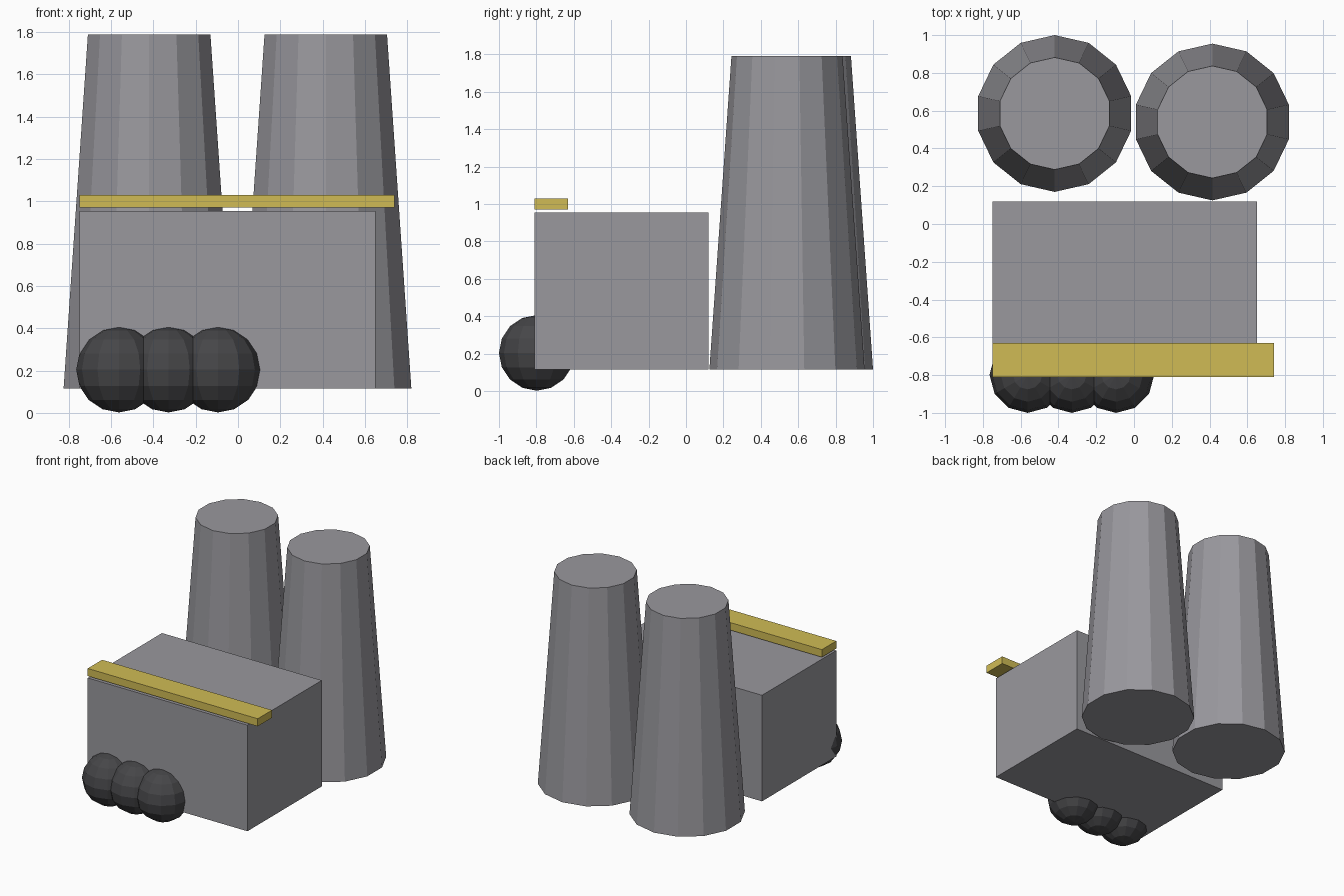
import bpy

if "Cube" in bpy.data.objects:
    bpy.data.objects.remove(bpy.data.objects["Cube"])


def material(name, rgb):
    m = bpy.data.materials.new(name)
    m.diffuse_color = (*rgb, 1.0)
    m.use_nodes = True
    m.node_tree.nodes["Principled BSDF"].inputs["Base Color"].default_value = m.diffuse_color
    return m


GREY = material("concrete grey", (0.32, 0.315, 0.34))
YELLOW = material("yellow", (0.63, 0.50, 0.09))
DARK = material("dark grey", (0.06, 0.06, 0.064))


def finish(name, mat):
    ob = bpy.context.object
    ob.name = name
    ob.data.materials.append(mat)
    return ob


def box(name, lo, hi, mat):
    bpy.ops.mesh.primitive_cube_add(size=1, location=[(a + b) / 2 for a, b in zip(lo, hi)])
    ob = finish(name, mat)
    ob.scale = [b - a for a, b in zip(lo, hi)]
    bpy.ops.object.transform_apply(location=False, rotation=False, scale=True)


# Main building and the trim bar floating just above its front edge
box("building", (-0.75, -0.81, 0.115), (0.65, 0.12, 0.955), GREY)
box("trim_bar", (-0.75, -0.81, 0.97), (0.74, -0.63, 1.03), YELLOW)

# Two tapered cooling towers, slightly staggered
for side, x, y in (("left", -0.42, 0.585), ("right", 0.415, 0.54)):
    bpy.ops.mesh.primitive_cone_add(vertices=14, radius1=0.415, radius2=0.297,
                                    depth=1.675, location=(x, y, 0.9525))
    finish(side + "_tower", GREY)

# Row of overlapping dark balls at the front
for i in range(3):
    bpy.ops.mesh.primitive_uv_sphere_add(segments=12, ring_count=8, radius=0.202,
                                         location=(-0.563 + 0.234 * i, -0.798, 0.204))
    finish(f"ball_{i + 1}", DARK)
